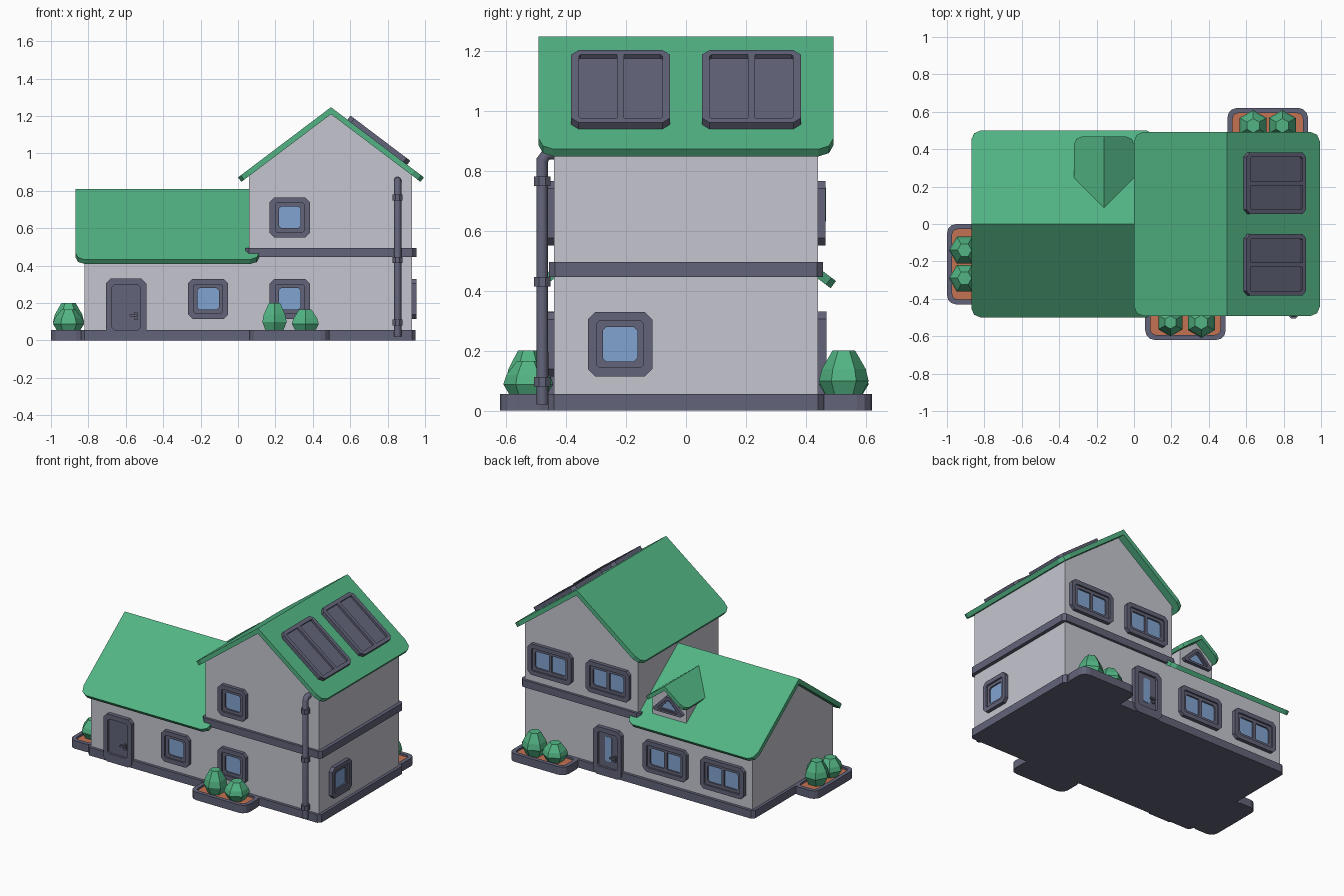
import bpy, bmesh, math
from mathutils import Vector, Matrix

if "Cube" in bpy.data.objects:
    bpy.data.objects.remove(bpy.data.objects["Cube"])


def material(name, rgb):
    m = bpy.data.materials.new(name)
    m.diffuse_color = (*rgb, 1)
    m.use_nodes = True
    m.node_tree.nodes["Principled BSDF"].inputs["Base Color"].default_value = m.diffuse_color
    return m


WALL = material("pale wall", (0.56, 0.56, 0.63))
GREEN = material("green", (0.084, 0.456, 0.23))
SLATE = material("slate trim", (0.122, 0.125, 0.19))
GLASS = material("blue glass", (0.22, 0.37, 0.64))
SOIL = material("orange soil", (0.55, 0.17, 0.085))

SLOPE = 0.755
COS = 1 / math.sqrt(1 + SLOPE ** 2)
SIN = SLOPE * COS


def finish(name, bm, *mats):
    bmesh.ops.recalc_face_normals(bm, faces=bm.faces)
    me = bpy.data.meshes.new(name)
    bm.to_mesh(me)
    bm.free()
    for m in mats:
        me.materials.append(m)
    ob = bpy.data.objects.new(name, me)
    bpy.context.collection.objects.link(ob)
    return ob


def frame(u, v, origin):
    """Matrix whose local x, y, z are u, v and the outward normal."""
    u, v = Vector(u), Vector(v)
    m = Matrix((u, v, u.cross(v))).transposed().to_4x4()
    m.translation = Vector(origin)
    return m


def wall_frame(angle, origin):
    a = math.radians(angle)
    return frame((math.cos(a), math.sin(a), 0), (0, 0, 1), origin)


def rrect(w, h, r, seg=1, cy=0):
    """Rectangle outline with cut (seg=1) or rounded corners."""
    pts = []
    for i, (sx, sy) in enumerate(((1, 1), (-1, 1), (-1, -1), (1, -1))):
        for k in range(seg + 1):
            a = math.pi / 2 * (i + k / seg)
            pts.append((sx * (w / 2 - r) + r * math.cos(a), cy + sy * (h / 2 - r) + r * math.sin(a)))
    return pts


def loft(name, mat, loops, mats):
    """Skin (outline, depth) loops; the last cap takes the last material."""
    bm = bmesh.new()
    rows = [[bm.verts.new(mat @ Vector((x, y, d))) for x, y in pts] for pts, d in loops]
    n = len(rows[0])
    for a, b in zip(rows, rows[1:]):
        for i in range(n):
            bm.faces.new((a[i], a[(i + 1) % n], b[(i + 1) % n], b[i]))
    bm.faces.new(rows[0])
    bm.faces.new(rows[-1]).material_index = len(mats) - 1
    return finish(name, bm, *mats)


def block(name, mat, w, h, d0, d1, r, m, cx=0, cy=0, seg=1):
    pts = [(x + cx, y + cy) for x, y in rrect(w, h, r, seg)]
    return loft(name, mat, [(pts, d0), (pts, d1)], [m])


def prism(name, half, eave, apex, bottom, mat, length):
    pts = [(-half, bottom), (half, bottom), (half, eave), (0, apex), (-half, eave)]
    return loft(name, mat, [(pts, 0), (pts, length)], [WALL])


def roof(name, mat, half, zr, a0, a1, r, t=0.03):
    """Gable roof: local x across, y up, z along the ridge."""
    outline = [(a0, 0), (a0, half - r), (a0 + r * 0.3, half - r * 0.3), (a0 + r, half),
               (a1 - r, half), (a1 - r * 0.3, half - r * 0.3), (a1, half - r), (a1, 0)]
    bm = bmesh.new()
    for s in (-1, 1):
        top, low = [], []
        for a, d in outline:
            z = zr - SLOPE * d
            top.append(bm.verts.new(mat @ Vector((s * d, z, a))))
            p = (0, z - t / COS, a) if d == 0 else (s * (d - SIN * t), z - COS * t, a)
            low.append(bm.verts.new(mat @ Vector(p)))
        bm.faces.new(top)
        bm.faces.new(low)
        for i in range(8):
            j = (i + 1) % 8
            bm.faces.new((top[i], top[j], low[j], low[i]))
    return finish(name, bm, GREEN)


def window(name, mat, w=0.215, h=0.215):
    loft(name, mat, [(rrect(w, h, 0.025), 0), (rrect(w, h, 0.025), 0.025),
                     (rrect(w - 0.06, h - 0.06, 0.008), 0.025), (rrect(w - 0.06, h - 0.06, 0.008), 0.014),
                     (rrect(w - 0.1, h - 0.1, 0.012), 0.014), (rrect(w - 0.1, h - 0.1, 0.012), 0.004)],
         [SLATE, GLASS])
    if w > 0.3:
        block(name + "_bar", mat, 0.022, h - 0.09, 0.002, 0.014, 0.001, SLATE)


def door(name, mat, glazed):
    o, p = rrect(0.215, 0.33, 0.025, cy=0.165), rrect(0.15, 0.24, 0.012, cy=0.177)
    loft(name, mat, [(o, 0), (o, 0.028), (p, 0.028), (p, 0.012)], [SLATE])
    if glazed:
        block(name + "_glass", mat, 0.05, 0.17, 0.01, 0.015, 0.008, GLASS, 0, 0.185)
    block(name + "_handle_plate", mat, 0.018, 0.042, 0.01, 0.022, 0.003, SLATE, 0.052, 0.13)
    block(name + "_handle_lever", mat, 0.042, 0.012, 0.022, 0.034, 0.002, SLATE, 0.04, 0.135)


FLAT = frame((1, 0, 0), (0, 1, 0), (0, 0, 0))

# Plinth, walls and storey band
block("plinth", FLAT, 1.79, 0.92, 0, 0.055, 0.02, SLATE, 0.055)
prism("low_wing_walls", 0.44, 0.445, 0.777, 0.03, wall_frame(90, (-0.82, 0, 0)), 0.9)
prism("tower_walls", 0.435, 0.885, 1.212, 0.03, wall_frame(0, (0.495, 0.44, 0)), 0.88)
block("storey_band", FLAT, 0.915, 0.915, 0.445, 0.495, 0.02, SLATE, 0.4965)

# Roofs
roof("low_wing_roof", wall_frame(90, (0, 0, 0)), 0.5, 0.81, -0.87, 0.115, 0.05)
roof("tower_roof", wall_frame(0, (0.497, 0, 0)), 0.497, 1.247, -0.492, 0.492, 0.05)

# Dormer with a triangular window
prism("dormer_walls", 0.13, 0.612, 0.71, 0.45, wall_frame(180, (-0.16, 0.1, 0)), 0.31)
roof("dormer_roof", wall_frame(180, (-0.16, 0, 0)), 0.16, 0.744, 0.03, 0.467, 0.04, 0.025)


def tri(k):
    return [(x * k, 0.585 + z * k) for x, z in
            ((-0.115, -0.03), (-0.1, -0.045), (0.1, -0.045), (0.115, -0.03), (0.015, 0.07), (-0.015, 0.07))]


loft("dormer_window", wall_frame(180, (-0.16, 0.41, 0)),
     [(tri(1), 0), (tri(1), 0.022), (tri(0.68), 0.022), (tri(0.68), 0.012), (tri(0.5), 0.012), (tri(0.5), 0.004)],
     [SLATE, GLASS])

# Windows
for i, (x, z) in enumerate(((0.277, 0.658), (0.277, 0.222), (-0.16, 0.222))):
    window(f"front_window_{i}", wall_frame(0, (x, -0.44, z)))
window("side_window", wall_frame(90, (0.93, -0.22, 0.222)))
for i, (x, z) in enumerate(((0.725, 0.658), (0.28, 0.658), (-0.16, 0.222), (-0.6, 0.222))):
    window(f"back_window_{i}", wall_frame(180, (x, 0.44, z)), 0.335)

# Doors
door("front_door", wall_frame(0, (-0.598, -0.44, 0)), False)
door("back_door", wall_frame(180, (0.278, 0.44, 0)), True)

# Solar panels on the right-hand tower slope
for i, y in enumerate((-0.218, 0.218)):
    m = frame((0, 1, 0), (-COS, 0, SIN), (0.745, y, 1.247 - SLOPE * 0.248))
    o, p = rrect(0.33, 0.4, 0.025), rrect(0.278, 0.35, 0.006)
    loft(f"solar_panel_{i}", m, [(o, -0.005), (o, 0.027), (p, 0.027), (p, 0.012)], [SLATE])
    block(f"solar_divider_{i}", m, 0.024, 0.352, 0.005, 0.027, 0.001, SLATE)


# Planters with six-sided bushes, local y pointing away from the wall
def bush(name, m, x, y, r, h):
    ring = [(math.sin(k * math.pi / 3), math.cos(k * math.pi / 3)) for k in range(6)]
    loft(name, m, [([(x + a * r * s, y + b * r * s) for a, b in ring], d)
                   for s, d in ((0.65, 0.04), (1, 0.055 + h * 0.3), (0.88, 0.055 + h * 0.58), (0.46, 0.055 + h))],
         [GREEN])


for name, u, v, org, sizes in (
        ("front", (-1, 0, 0), (0, -1, 0), (0.275, -0.435, 0), ((0.08, 0.075, 0.145), (-0.085, 0.083, 0.11))),
        ("left", (0, 1, 0), (-1, 0, 0), (-0.215, -0.815, 0), ((0.075, 0.083, 0.145), (-0.075, 0.083, 0.11))),
        ("back", (1, 0, 0), (0, 1, 0), (0.715, 0.435, 0), ((0.078, 0.083, 0.145), (-0.078, 0.083, 0.11)))):
    if name == "left":
        org = (-0.815, -0.215, 0)
    m = frame(u, v, org)
    o, p = rrect(0.43, 0.185, 0.05, 3, 0.0925), rrect(0.375, 0.13, 0.03, 3, 0.0925)
    loft(name + "_planter", m, [(o, 0), (o, 0.055), (p, 0.055), (p, 0.042)], [SLATE, SOIL])
    for i, (x, r, h) in enumerate(sizes):
        bush(f"{name}_bush_{i}", m, x, 0.091, r, h)

# Downpipe with elbow and clamps
cu = bpy.data.curves.new("downpipe", "CURVE")
cu.dimensions = "3D"
cu.bevel_depth = 0.02
cu.bevel_resolution = 2
cu.use_fill_caps = True
path = [(-0.479, 0.02), (-0.479, 0.835), (-0.465, 0.855), (-0.425, 0.857)]
sp = cu.splines.new("POLY")
sp.points.add(len(path) - 1)
for pt, (y, z) in zip(sp.points, path):
    pt.co = (0.853, y, z, 1)
cu.materials.append(SLATE)
bpy.context.collection.objects.link(bpy.data.objects.new("downpipe", cu))
for i, z in enumerate((0.097, 0.43, 0.765)):
    block(f"pipe_clamp_{i}", FLAT, 0.054, 0.054, z - 0.016, z + 0.016, 0.016, SLATE, 0.853, -0.479)
